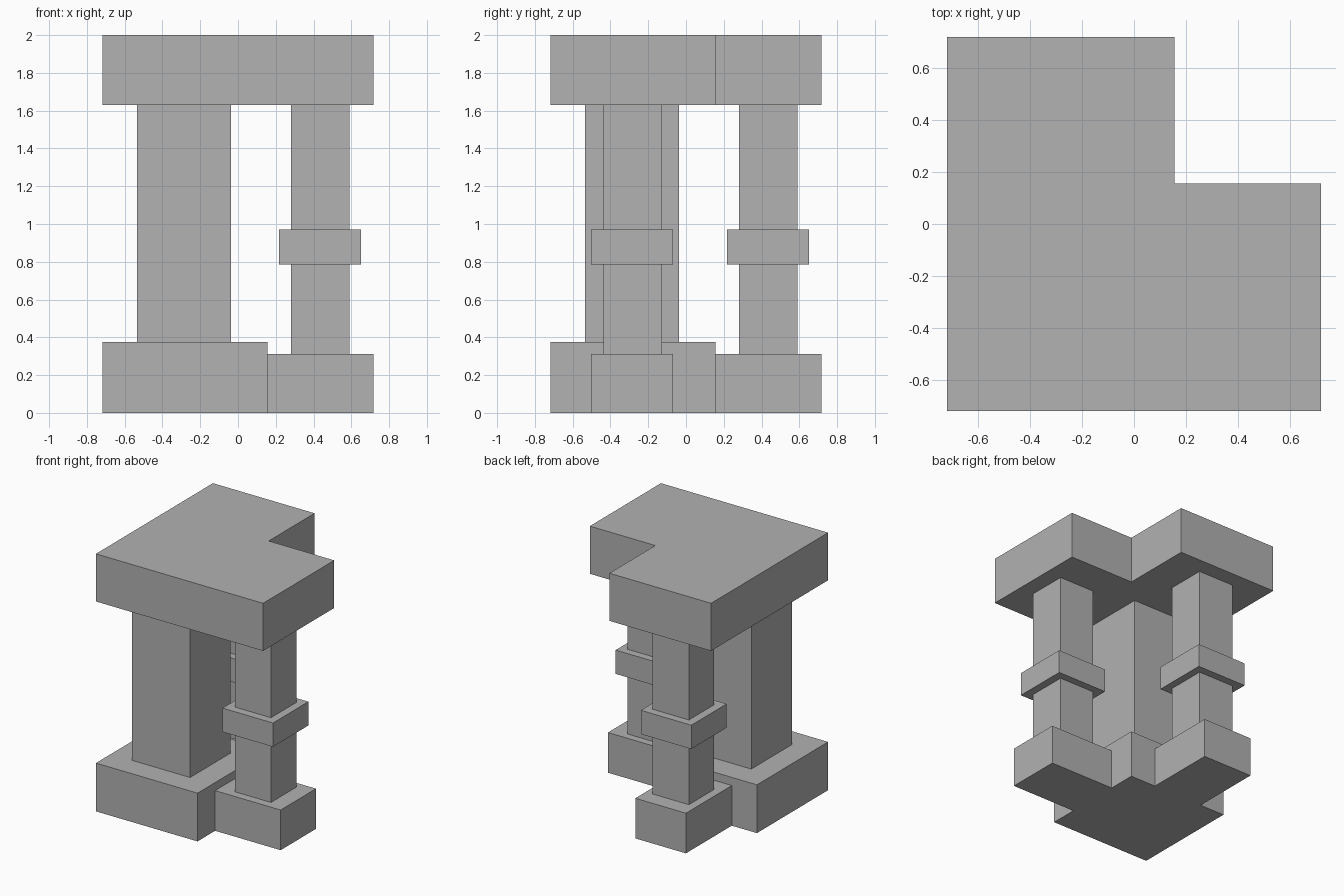
import bpy
import bmesh

cube = bpy.data.objects.get("Cube")
if cube:
    bpy.data.objects.remove(cube, do_unlink=True)

# Single stone colour
GREY = (0.445, 0.445, 0.445, 1.0)
stone = bpy.data.materials.new("stone grey")
stone.use_nodes = True
stone.diffuse_color = GREY
stone.node_tree.nodes["Principled BSDF"].inputs["Base Color"].default_value = GREY


def prism(name, outline, z0, z1):
    """Extrude a counter-clockwise xy outline from z0 up to z1."""
    bm = bmesh.new()
    bottom = bm.faces.new([bm.verts.new((x, y, z0)) for x, y in outline])
    top = bmesh.ops.extrude_face_region(bm, geom=[bottom], use_keep_orig=True)
    verts = [v for v in top["geom"] if isinstance(v, bmesh.types.BMVert)]
    bmesh.ops.translate(bm, verts=verts, vec=(0, 0, z1 - z0))
    bmesh.ops.recalc_face_normals(bm, faces=bm.faces)
    mesh = bpy.data.meshes.new(name)
    bm.to_mesh(mesh)
    bm.free()
    mesh.materials.append(stone)
    obj = bpy.data.objects.new(name, mesh)
    bpy.context.collection.objects.link(obj)
    return obj


def block(name, x0, x1, y0, y1, z0, z1):
    return prism(name, [(x0, y0), (x1, y0), (x1, y1), (x0, y1)], z0, z1)


EDGE = 0.718       # outer edge of the footprint
INNER = 0.155      # inside corner of the L
BASE_TOP = 0.375   # top of the large base
FOOT_TOP = 0.312   # top of the small bases
CAP_BOTTOM = 1.63

# L-shaped slab on top
prism("top_slab", [(-EDGE, -EDGE), (EDGE, -EDGE), (EDGE, INNER),
                   (INNER, INNER), (INNER, EDGE), (-EDGE, EDGE)], CAP_BOTTOM, 2.0)

# Large corner pillar on its base
block("corner_base", -EDGE, INNER, -EDGE, INNER, 0, BASE_TOP)
block("corner_pillar", -0.535, -0.037, -0.535, -0.037, BASE_TOP, CAP_BOTTOM)

# Parts of a small pillar: name, range along its arm, range across, height range
PILLAR_PARTS = [
    ("base", (INNER, EDGE), (-0.502, -0.068), (0, FOOT_TOP)),
    ("shaft", (0.28, 0.59), (-0.438, -0.127), (FOOT_TOP, CAP_BOTTOM)),
    ("collar", (0.218, 0.652), (-0.502, -0.068), (0.785, 0.97)),
]

# One small pillar on each arm of the L, with x and y swapped
for part, along, across, height in PILLAR_PARTS:
    block("left_pillar_" + part, *along, *across, *height)
    block("back_pillar_" + part, *across, *along, *height)
